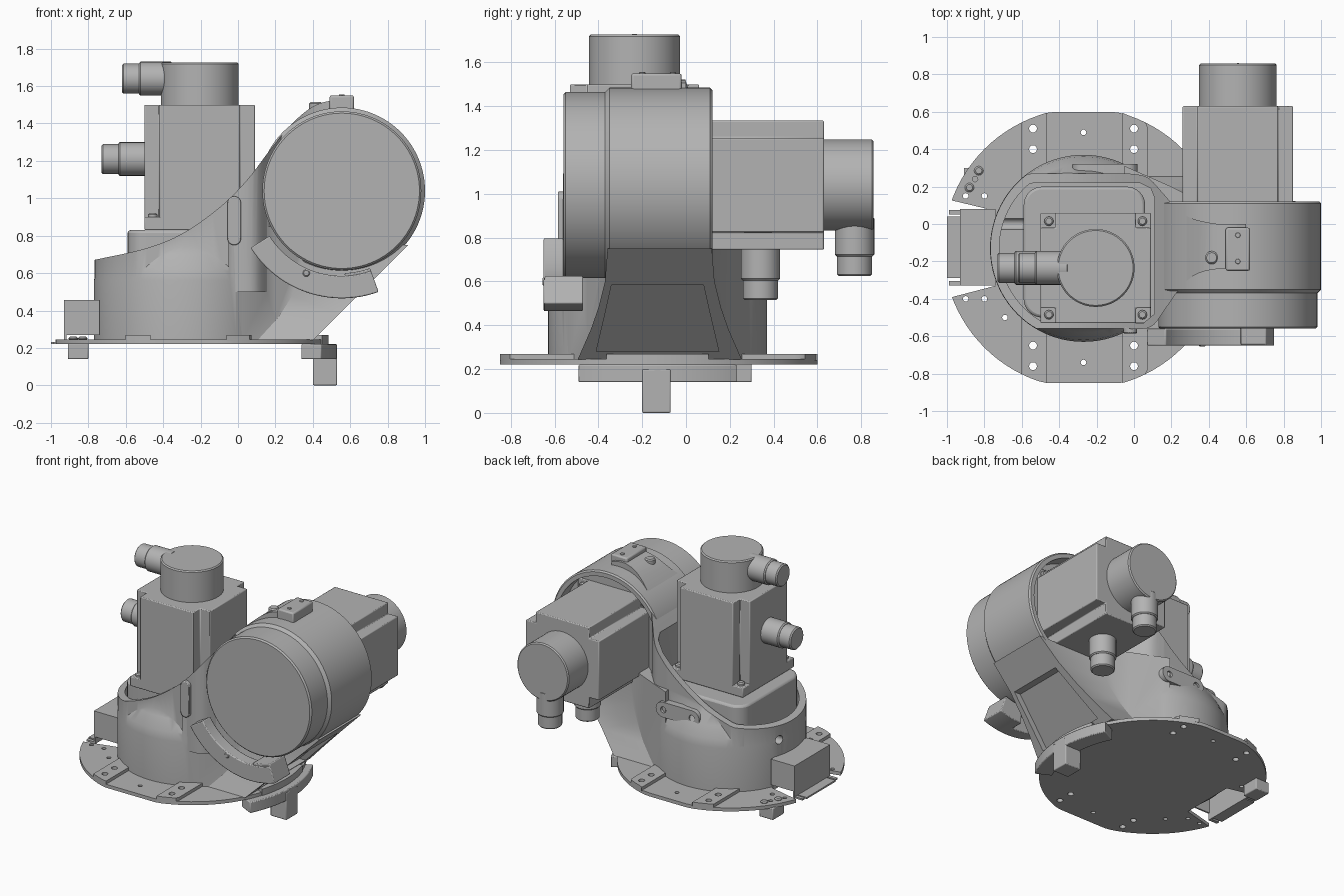
import bpy, bmesh, math
from mathutils import Matrix, Vector

if "Cube" in bpy.data.objects:
    bpy.data.objects.remove(bpy.data.objects["Cube"], do_unlink=True)

GREY = (0.45, 0.45, 0.45, 1)
metal = bpy.data.materials.new("plain grey")
metal.use_nodes = True
metal.diffuse_color = GREY
metal.node_tree.nodes["Principled BSDF"].inputs["Base Color"].default_value = GREY
parts = []
CX, CY = -0.27, -0.13          # base centre
DX, DZ = 0.555, 1.04           # drum centre


def finish(name, bm, matrix=None, bevel=0):
    bmesh.ops.remove_doubles(bm, verts=bm.verts, dist=1e-5)
    bmesh.ops.recalc_face_normals(bm, faces=bm.faces)
    if matrix:
        bm.transform(matrix)
    mesh = bpy.data.meshes.new(name)
    bm.to_mesh(mesh)
    bm.free()
    mesh.materials.append(metal)
    ob = bpy.data.objects.new(name, mesh)
    bpy.context.collection.objects.link(ob)
    parts.append(ob)
    if bevel:
        mod = ob.modifiers.new("soft edges", "BEVEL")
        mod.width, mod.segments, mod.limit_method = bevel, 2, "ANGLE"
    return ob


def skin(name, rings, matrix=None, bevel=0):
    """Bridge matching rings of points and cap both ends."""
    bm = bmesh.new()
    vs = [[bm.verts.new(p) for p in ring] for ring in rings]
    n = len(vs[0])
    for a, b in zip(vs, vs[1:]):
        for i in range(n):
            j = (i + 1) % n
            bm.faces.new((a[i], a[j], b[j], b[i]))
    bm.faces.new(vs[0])
    bm.faces.new(vs[-1])
    return finish(name, bm, matrix, bevel)


def prism(name, pts, lo, hi, axis="z", matrix=None, bevel=0):
    clean = [p for i, p in enumerate(pts) if (Vector(p) - Vector(pts[i - 1])).length > 1e-4]
    put = (lambda a, b, h: (a, b, h)) if axis == "z" else (lambda a, b, h: (a, h, b))
    return skin(name, [[put(a, b, h) for a, b in clean] for h in (lo, hi)], matrix, bevel)


def box(name, x0, x1, y0, y1, z0, z1, bevel=0.006, matrix=None):
    return prism(name, [(x0, y0), (x1, y0), (x1, y1), (x0, y1)], z0, z1, "z", matrix, bevel)


def loft(name, rows):
    """Stack of rectangles: z, x0, x1, y0, y1."""
    return skin(name, [[(a, c, z), (b, c, z), (b, d, z), (a, d, z)] for z, a, b, c, d in rows])


def lathe(name, profile, matrix, steps=64):
    """Spin (radius, height) points about local z."""
    bm = bmesh.new()
    vs = [bm.verts.new((r, 0, h)) for r, h in profile]
    edges = [bm.edges.new(pair) for pair in zip(vs, vs[1:])]
    bmesh.ops.spin(bm, geom=vs + edges, cent=(0, 0, 0), axis=(0, 0, 1),
                   angle=math.tau, steps=steps)
    return finish(name, bm, matrix)


def rod(name, r, h0, h1, matrix, steps=32, c=0.008):
    return lathe(name, [(0, h0), (r - c, h0), (r, h0 + c), (r, h1 - c), (r - c, h1), (0, h1)],
                 matrix, steps)


def boolean(ob, other, op):
    mod = ob.modifiers.new("cut", "BOOLEAN")
    mod.operation, mod.object, mod.solver = op, other, "EXACT"
    bpy.context.view_layer.objects.active = ob
    bpy.ops.object.modifier_apply(modifier=mod.name)
    parts.remove(other)
    bpy.data.objects.remove(other, do_unlink=True)


def smooth(pts, n=5):
    """Catmull-Rom curve through the points."""
    p = [Vector(q) for q in [pts[0]] + pts + [pts[-1]]]
    out = []
    for a, b, c, d in zip(p, p[1:], p[2:], p[3:]):
        for t in (i / n for i in range(n)):
            out.append(tuple(0.5 * (2 * b + (c - a) * t + (2 * a - 5 * b + 4 * c - d) * t * t
                                    + (3 * b - a - 3 * c + d) * t ** 3)))
    return out + [pts[-1]]


def arc(cx, cy, r, a0, a1, n=24):
    angles = [math.radians(a0 + (a1 - a0) * i / n) for i in range(n + 1)]
    return [(cx + r * math.cos(a), cy + r * math.sin(a)) for a in angles]


def clamp(pts, x0, x1, y0, y1):
    return [(min(max(x, x0), x1), min(max(y, y0), y1)) for x, y in pts]


def band(cx, cy, r0, r1, a0, a1):
    return arc(cx, cy, r1, a0, a1) + arc(cx, cy, r0, a1, a0)


def slot(cx, cy, half, r):
    return arc(cx + half, cy, r, -90, 90, 10) + arc(cx - half, cy, r, 90, 270, 10)


# Base flange with raised strips, side notch and bolt holes
disc = arc(CX, CY, 0.75, 0, 360, 96)[:-1]
flange = prism("base_flange", clamp(disc, -2, 2, -0.85, 0.6), 0.22, 0.245)
boolean(flange, prism("notch", [(-1.2, 0.18), (-0.74, 0.07), (-0.74, -0.33), (-1.2, -0.45)],
                      0, 1), "DIFFERENCE")
strips = [prism("flange_strip", clamp(disc, x - 0.067, x + 0.067, -0.85, 0.6), 0.24, 0.268)
          for x in (-0.535, 0.005)]
holes = [(-0.27, 0.49), (-0.27, -0.74), (-0.85, 0.24), (-0.9, 0.15), (-0.8, 0.15),
         (-0.9, -0.4), (-0.8, -0.4), (-0.69, -0.5)]
for x, y in holes:
    boolean(flange, prism("hole", arc(x, y, 0.015, 0, 360, 12)[:-1], 0.1, 0.4), "DIFFERENCE")
for strip, x in zip(strips, (-0.54, 0.0)):
    for y in (0.51, 0.4, -0.65, -0.76):
        for ob in (strip, flange):
            boolean(ob, prism("hole", arc(x, y, 0.021, 0, 360, 16)[:-1], 0.1, 0.4), "DIFFERENCE")
for x in (-0.88, -0.83):
    rod("flange_screw", 0.025, 0.24, 0.26, Matrix.Translation((x, 0.24 + (x + 0.855) * 1.8, 0)), 12)

# Stops under the flange
prism("stop_rail", band(CX, CY, 0.68, 0.8, -27, 27), 0.14, 0.22, bevel=0.006)
prism("stop_lip", band(CX, CY, 0.69, 0.755, -18, 18), 0.22, 0.268)
box("stop_block", 0.4, 0.53, -0.2, -0.07, 0, 0.2)
box("small_stop", -0.91, -0.8, 0.17, 0.3, 0.14, 0.225)

# Folded sheet bracket in the notch
box("bracket_top", -0.93, -0.74, -0.33, 0.08, 0.445, 0.457, 0)
box("bracket_wall", -0.93, -0.918, -0.33, 0.08, 0.22, 0.45, 0)
for y in (-0.33, 0.068):
    box("bracket_side", -0.925, -0.74, y, y + 0.012, 0.27, 0.45, 0)
box("bracket_foot", -1.0, -0.92, -0.29, 0.04, 0.22, 0.232, 0)
for y in (-0.33, 0.05):
    box("bracket_tab", -0.99, -0.92, y, y + 0.025, 0.22, 0.232, 0)

# Body: round bowl and swept neck, trimmed by one side curve
body = skin("body", [[(x, y, z) for x, y in arc(CX, CY, r, 0, 360, 80)[:-1]]
                     for z, r in ((0.24, 0.5), (0.56, 0.5), (0.62, 0.49), (0.7, 0.45), (0.85, 0.38))])
rear = smooth([(0.6, 0), (0.45, 0), (0.31, 0.03), (0.23, 0.08), (0.15, 0.17), (0.07, 0.25), (-0.03, 0.27)])
front = smooth([(-0.03, -0.56), (0.09, -0.55), (0.17, -0.45), (0.25, -0.34), (0.33, -0.27),
                (0.45, -0.24), (0.6, -0.24)])
left = clamp(arc(CX, CY, 0.498, 90, 270, 48), -2, 2, -0.56, 0.27)
boolean(body, prism("neck", rear + left + front, 0.5, 1.7), "UNION")
boolean(body, prism("web", [(-0.05, 0.31), (0.2, 0.2), (0.38, 0.11), (0.38, -0.35), (0.2, -0.45),
                            (-0.05, -0.57)], 0.242, 0.85), "UNION")
curve = smooth([(-0.9, 0.64), (-0.77, 0.67), (-0.5, 0.73), (-0.3, 0.81), (-0.1, 0.95), (0.05, 1.1),
                (0.18, 1.27), (0.3, 1.41), (0.42, 1.5), (0.55, 1.52), (0.72, 1.46)])
boolean(body, prism("trim", [(-0.9, 0.1)] + curve + [(0.72, 0.1)], -1.5, 1.5, "y"), "INTERSECT")

# Flared arm foot with a sunken panel on its sloping face
foot = [(0.243, 0.375), (0.3, 0.35), (0.38, 0.315), (0.48, 0.28), (0.6, 0.25), (0.75, 0.238)]
boolean(body, loft("arm_foot", [(z, -0.05, 0.16 + z, -0.12 - w, -0.12 + w) for z, w in foot]), "UNION")
boolean(body, loft("panel", [(0.28, 0.39, 0.8, -0.41, 0.15), (0.45, 0.56, 0.97, -0.37, 0.11),
                             (0.585, 0.695, 1.1, -0.34, 0.08)]), "DIFFERENCE")

# Pocket around the upright motor
pocket = clamp(arc(CX, CY, 0.45, 90, 270, 40), -2, 2, -0.53, 0.22)
pocket += [(0.05, -0.53), (0.11, -0.48), (0.11, 0.14), (0.09, 0.19), (0.03, 0.22)]
boolean(body, prism("pocket", pocket, 0.56, 2), "DIFFERENCE")
boolean(body, rod("rim_hole", 0.03, -0.2, 0.2,
                  Matrix.Translation((-0.75, -0.0, 0.57)) @ Matrix.Rotation(math.pi / 2, 4, "Y")),
        "DIFFERENCE")

# Slotted cover plates on the neck
prism("front_plate", [(-0.02 + b, 0.88 + a) for a, b in slot(0, 0, 0.095, 0.036)],
      -0.585, -0.55, "y", bevel=0.006)
rear_plate = prism("rear_plate", slot(-0.155, 0.72, 0.12, 0.055), 0.26, 0.32, "y")
for x in (-0.27, -0.04):
    boolean(rear_plate, prism("hole", arc(x, 0.72, 0.022, 0, 360, 16)[:-1], 0.3, 0.4, "y"), "DIFFERENCE")

# Drum with recessed back
along_y = Matrix.Translation((DX, 0, DZ)) @ Matrix(
    ((0, 1, 0, 0), (0, 0, 1, 0), (1, 0, 0, 0), (0, 0, 0, 1)))
lathe("drum", [(0, -0.56), (0.415, -0.56), (0.425, -0.55), (0.425, -0.37), (0.435, -0.36),
               (0.445, -0.35), (0.445, 0.11), (0.435, 0.12), (0.405, 0.12), (0.405, 0.02), (0, 0.02)],
      along_y, 96)
box("top_block", 0.49, 0.62, -0.25, -0.02, 1.44, 1.55, 0.01)
for y in (-0.2, -0.06):
    rod("block_screw", 0.014, 1.54, 1.556, Matrix.Translation((DX, y, 0)), 12, 0.002)
rod("neck_screw", 0.035, 1.44, 1.515, Matrix.Translation((0.415, -0.18, 0)), 20)

# Curved clamp under the drum front
prism("clamp_shoe", band(DX, DZ, 0.455, 0.575, 212, 290), -0.65, -0.56, "y", bevel=0.006)
prism("clamp_end", band(DX, DZ, 0.44, 0.575, 272, 290), -0.645, -0.47, "y", bevel=0.006)
rod("clamp_screw", 0.022, -0.655, -0.6, along_y @ Matrix.Translation((-0.44, -0.19, 0)), 16)

# Mounting block for the upright motor
block = []
for x, y, a in ((-0.04, 0.1, 0), (-0.49, 0.1, 90), (-0.49, -0.4, 180), (-0.04, -0.4, 270)):
    block += arc(x, y, 0.1, a, a + 90, 8)
prism("motor_mount", block, 0.5, 0.83, bevel=0.015)


# Motors: cross-shaped housing, flange, round cap and two plugs
def motor(name, m):
    s, c = 0.295, 0.215
    quarter = [(s, -c), (s, c), (c, c), (c, s)]
    cross = []
    for k in range(4):
        turn = Matrix.Rotation(k * math.pi / 2, 2)
        cross += [tuple(turn @ Vector(p)) for p in quarter[1:]]
    prism(name + "_housing", cross, 0.05, 0.67, "z", m, 0.006)
    box(name + "_flange", -s, s, -s, s, 0, 0.07, 0.006, m)
    for x in (-0.25, 0.25):
        for y in (-0.25, 0.25):
            rod(name + "_screw", 0.025, 0.06, 0.09, m @ Matrix.Translation((x, y, 0)), 12)
    rod(name + "_cap", 0.208, 0.66, 0.897, m, 64)
    for h, reach in ((0.38, 0.525), (0.81, 0.415)):
        side = m @ Matrix.Translation((0, 0, h)) @ Matrix.Rotation(-math.pi / 2, 4, "Y")
        rod(name + "_plug_collar", 0.09, reach - 0.27, reach - 0.09, side)
        rod(name + "_plug", 0.08, reach - 0.12, reach, side)


motor("upright_motor", Matrix.Translation((-0.205, -0.235, 0.83)))
motor("arm_motor", along_y @ Matrix.Translation((0, 0, -0.04)))

# Smooth shading with sharp edges kept
bpy.ops.object.select_all(action="DESELECT")
for ob in parts:
    ob.select_set(True)
bpy.context.view_layer.objects.active = body
bpy.ops.object.shade_smooth_by_angle(angle=math.radians(32))
